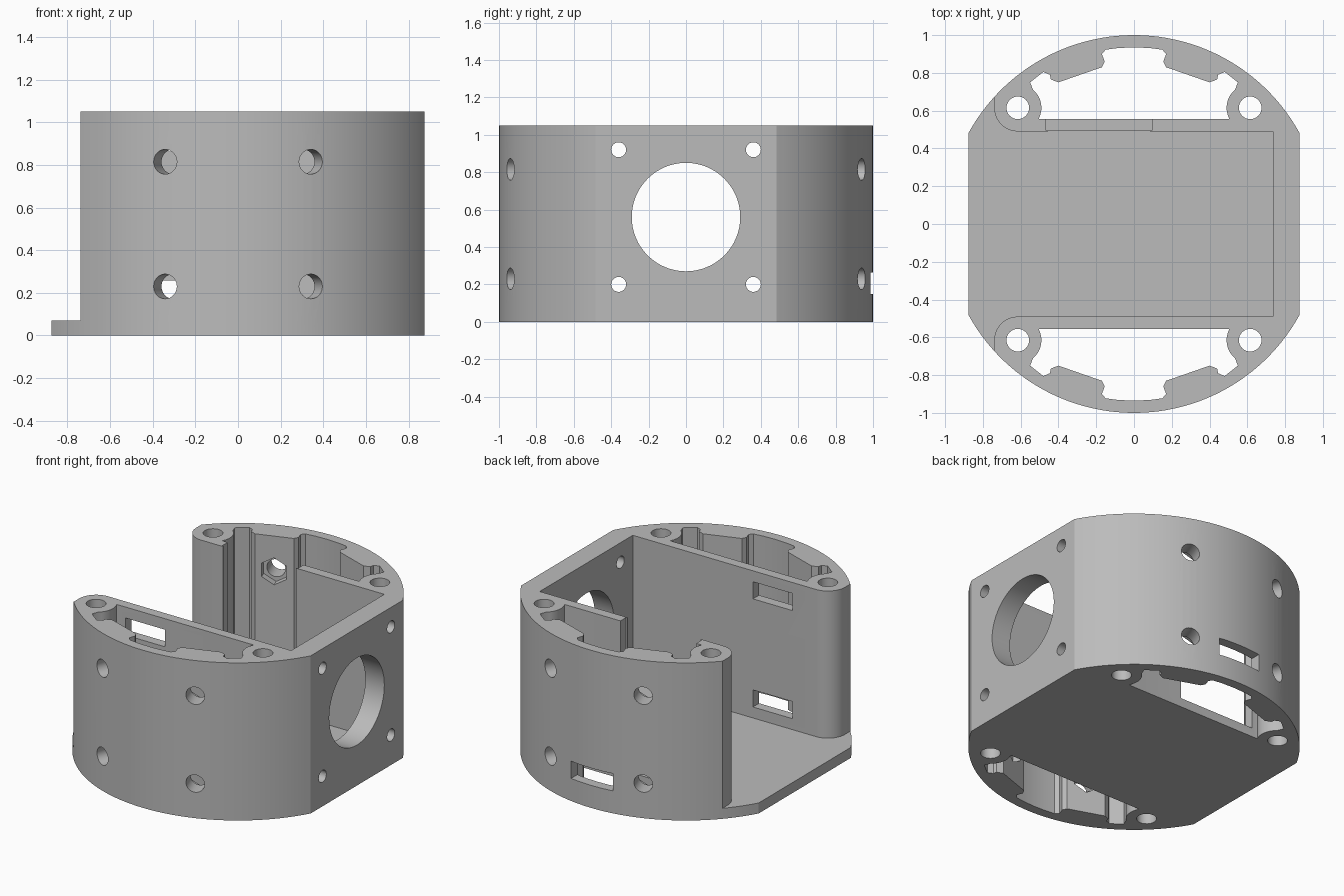
import bpy
from math import cos, sin, pi, radians, acos
from mathutils import Matrix, Vector

if "Cube" in bpy.data.objects:
    bpy.data.objects.remove(bpy.data.objects["Cube"])

HEIGHT, FLOOR, FLAT_X = 1.05, 0.07, 0.875
POST, POST_R = 0.615, 0.125

grey = bpy.data.materials.new("plain_grey")
grey.use_nodes = True
grey.diffuse_color = (0.5, 0.5, 0.5, 1)
grey.node_tree.nodes["Principled BSDF"].inputs["Base Color"].default_value = (0.5, 0.5, 0.5, 1)


def arc(cx, cy, r, a0, a1, n):
    """Points along an arc, angles in degrees."""
    steps = [radians(a0 + (a1 - a0) * i / n) for i in range(n + 1)]
    return [(cx + r * cos(a), cy + r * sin(a)) for a in steps]


def prism(name, outline, z0, z1, matrix=Matrix()):
    """Extrude a closed outline from z0 to z1."""
    if sum(a[0] * b[1] - b[0] * a[1] for a, b in zip(outline, outline[1:] + outline[:1])) < 0:
        outline = outline[::-1]
    n = len(outline)
    verts = [matrix @ Vector((x, y, z)) for z in (z0, z1) for x, y in outline]
    faces = [list(range(n))[::-1], list(range(n, 2 * n))]
    faces += [(i, (i + 1) % n, n + (i + 1) % n, n + i) for i in range(n)]
    mesh = bpy.data.meshes.new(name)
    mesh.from_pydata(verts, [], faces)
    mesh.materials.append(grey)
    obj = bpy.data.objects.new(name, mesh)
    bpy.context.collection.objects.link(obj)
    return obj


def disc(r, n, cx=0, cy=0):
    return arc(cx, cy, r, 0, 360 - 360 / n, n - 1)


def box(x0, x1, y0, y1):
    return [(x0, y0), (x1, y0), (x1, y1), (x0, y1)]


# Housing: round drum with two flat sides
edge = acos(FLAT_X) * 180 / pi
outline = arc(0, 0, 1, edge, 180 - edge, 48) + arc(0, 0, 1, 180 + edge, 360 - edge, 48)
housing = prism("housing", outline, 0, HEIGHT)


def cut(name, outline, z0, z1, matrix=Matrix()):
    cutter = prism(name, outline, z0, z1, matrix)
    cutter.hide_render = True
    mod = housing.modifiers.new(name, 'BOOLEAN')
    mod.operation, mod.solver, mod.object = 'DIFFERENCE', 'EXACT', cutter
    bpy.ops.object.modifier_apply(modifier=name)
    bpy.data.objects.remove(cutter)


bpy.context.view_layer.objects.active = housing
housing.select_set(True)

# Central bay, open at the -x end around the rounded posts
half = [(0.735, 0.49)] + arc(-POST, POST, POST_R, 270, 180, 10) + [(-POST - POST_R, 1.2), (-1.2, 1.2)]
cut("bay", half + [(x, -y) for x, y in reversed(half)], FLOOR, 1.3)

# Side pockets running the full height, shaped around posts and nut pads
side = [(0, 0.935), (0.08, 0.932), (0.15, 0.923), (0.17, 0.9), (0.155, 0.86), (0.17, 0.83),
        (0.4, 0.75), (0.44, 0.765), (0.445, 0.79), (0.48, 0.805), (0.55, 0.75)]
side += arc(POST, POST, POST_R, 130, 208, 8) + [(0.49, 0.555)]
pocket = side + [(-x, y) for x, y in reversed(side[1:])]
for s in (1, -1):
    cut("pocket", [(x, s * y) for x, y in pocket], -0.2, 1.3)
    for t in (1, -1):
        # Bolt holes through the posts
        cut("post_hole", disc(0.06, 32, t * POST, s * POST), -0.2, 1.3)
        # Radial screw holes with hexagonal nut seats
        for z in (0.23, 0.815):
            direction = Vector((t * cos(radians(70)), s * sin(radians(70)), 0))
            up = Vector((0, 0, 1))
            frame = Matrix((up, direction.cross(up), direction)).transposed().to_4x4()
            frame.translation = up * z
            cut("screw_hole", disc(0.058, 32), 0.78, 1.1, frame)
            cut("nut_seat", disc(0.09, 6), 0.76, 0.89, frame)

# Motor face: large opening and four mounting holes along x
along_x = Matrix(((0, 0, 1, 0), (1, 0, 0, 0), (0, 1, 0, 0), (0, 0, 0, 1)))
cut("shaft_opening", disc(0.29, 64, 0, 0.56), 0.6, 1, along_x)
for y in (-0.36, 0.36):
    for z in (0.2, 0.92):
        cut("mount_hole", disc(0.04, 24, y, z), 0.6, 1, along_x)

# Cable slots in the front inner wall, and one in the back shell
for z in (0.2, 0.92):
    cut("inner_slot", box(-0.44, -0.15, -0.65, -0.4), z - 0.057, z + 0.057)
cut("shell_slot", box(-0.155, 0.155, 0.88, 1.1), 0.15, 0.265)

# Open window in the back inner wall
cut("wall_window", box(-0.465, 0.095, 0.495, 0.6), 0.06, 1.3)
cut("wall_window_edge", box(-0.455, 0.085, 0.4, 0.6), FLOOR, 1.3)

bpy.ops.object.shade_smooth_by_angle(angle=radians(25))
